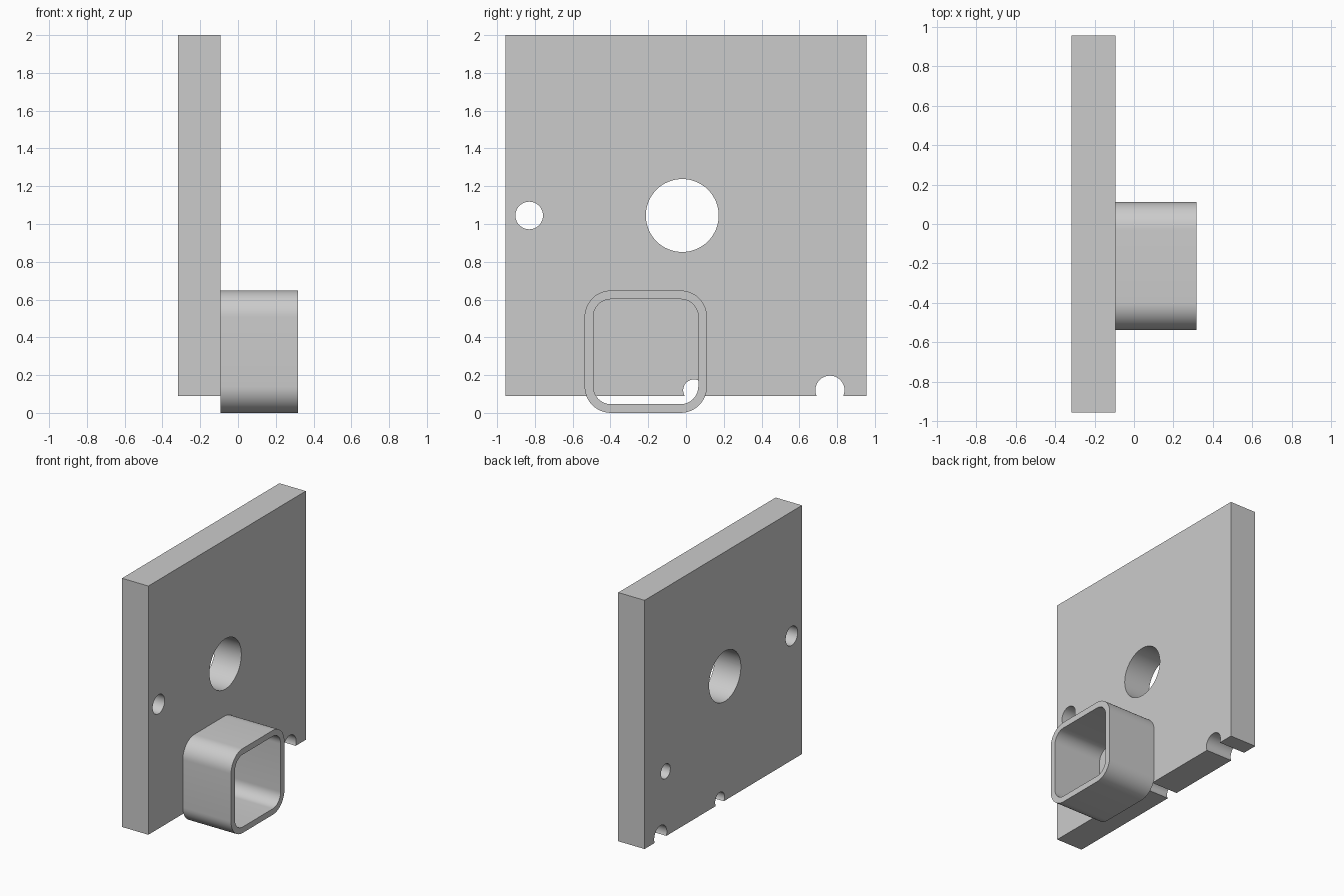
import bpy, bmesh, math
from mathutils import Matrix

if "Cube" in bpy.data.objects:
    bpy.data.objects.remove(bpy.data.objects["Cube"])

X_BACK, X_FACE, X_TIP = -0.317, -0.093, 0.317


def make_object(name, bm):
    bmesh.ops.recalc_face_normals(bm, faces=bm.faces)
    mesh = bpy.data.meshes.new(name)
    bm.to_mesh(mesh)
    bm.free()
    obj = bpy.data.objects.new(name, mesh)
    bpy.context.collection.objects.link(obj)
    return obj


def smooth(obj):
    bpy.ops.object.select_all(action='DESELECT')
    obj.select_set(True)
    bpy.context.view_layer.objects.active = obj
    bpy.ops.object.shade_smooth_by_angle(angle=math.radians(30))


def rounded_square(cy, cz, half, r, steps=12):
    pts = []
    for q, (sy, sz) in enumerate([(1, 1), (-1, 1), (-1, -1), (1, -1)]):
        for i in range(steps + 1):
            a = math.pi / 2 * (q + i / steps)
            pts.append((cy + sy * (half - r) + r * math.cos(a),
                        cz + sz * (half - r) + r * math.sin(a)))
    return pts


# Square plate
bm = bmesh.new()
bmesh.ops.create_cube(bm, size=1)
bmesh.ops.scale(bm, vec=(X_FACE - X_BACK, 1.91, 1.91), verts=bm.verts)
bmesh.ops.translate(bm, vec=((X_BACK + X_FACE) / 2, 0, 1.045), verts=bm.verts)
plate = make_object("plate", bm)

# Holes: y, z, radius, end x (through holes pass the face, the last is blind)
holes = [(-0.02, 1.045, 0.193, 0.1),
         (-0.83, 1.045, 0.073, 0.1),
         (0.762, 0.12, 0.077, 0.1),
         (0.042, 0.12, 0.057, 0.1),
         (0.70, 0.59, 0.057, -0.16)]
bm = bmesh.new()
for y, z, r, x_end in holes:
    x_start = X_BACK - 0.1
    bmesh.ops.create_cone(
        bm, cap_ends=True, segments=64, radius1=r, radius2=r, depth=x_end - x_start,
        matrix=Matrix.Translation(((x_start + x_end) / 2, y, z))
        @ Matrix.Rotation(math.pi / 2, 4, 'Y'))
cutter = make_object("hole_cutter", bm)
cutter.hide_render = True
mod = plate.modifiers.new("holes", 'BOOLEAN')
mod.operation = 'DIFFERENCE'
mod.solver = 'EXACT'
mod.object = cutter
bpy.context.view_layer.objects.active = plate
bpy.ops.object.modifier_apply(modifier=mod.name)
bpy.data.objects.remove(cutter)
smooth(plate)

# Open rounded square tube: four rings of points bridged in a loop
outer = rounded_square(-0.213, 0.324, 0.324, 0.14)
inner = rounded_square(-0.213, 0.324, 0.278, 0.094)
bm = bmesh.new()
rings = [[bm.verts.new((x, y, z)) for y, z in prof]
         for prof, x in [(outer, X_FACE), (outer, X_TIP), (inner, X_TIP), (inner, X_FACE)]]
n = len(outer)
for k in range(4):
    a, b = rings[k], rings[(k + 1) % 4]
    for i in range(n):
        j = (i + 1) % n
        bm.faces.new((a[i], a[j], b[j], b[i]))
smooth(make_object("square_tube", bm))
